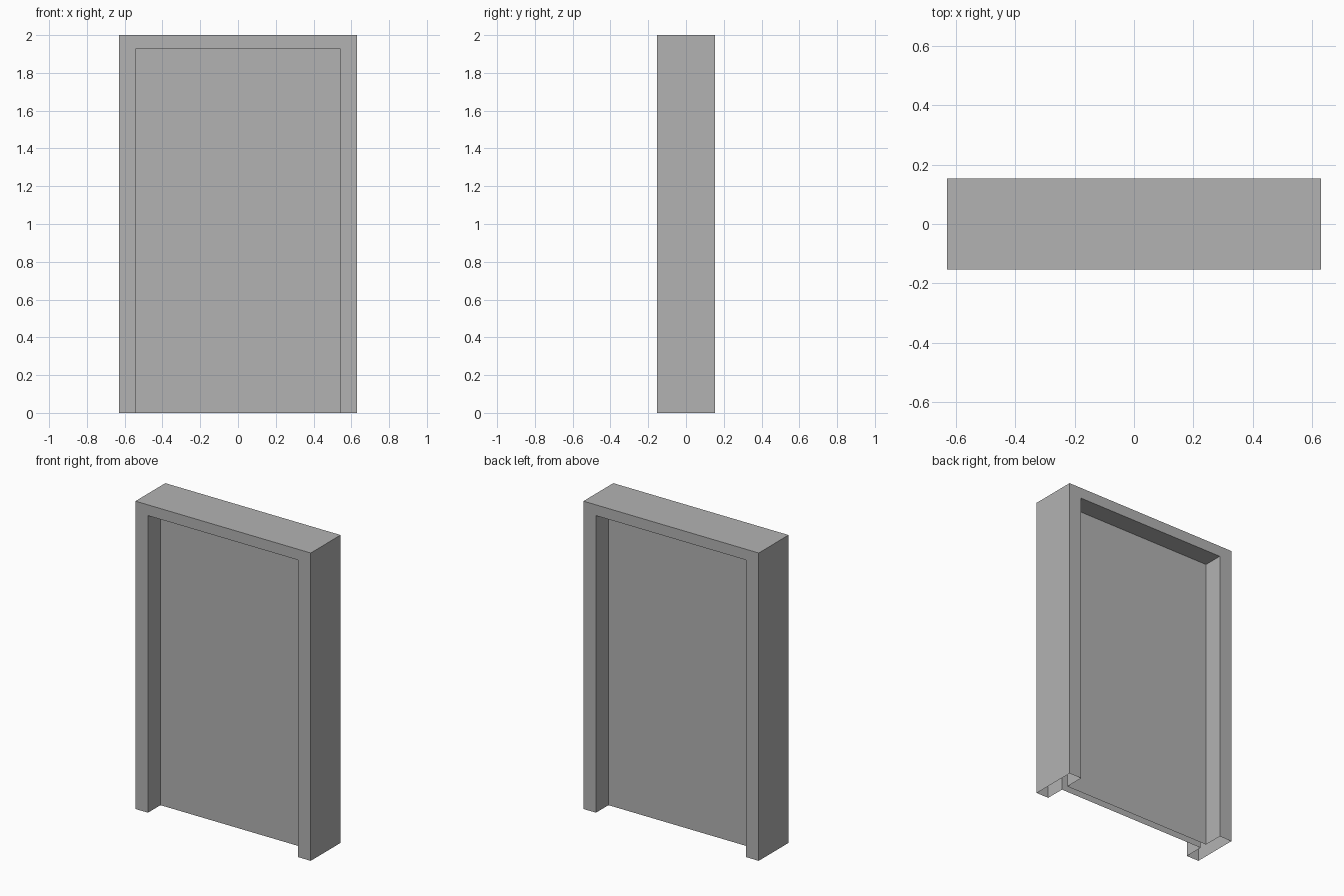
import bpy

# Remove the default object
cube = bpy.data.objects.get("Cube")
if cube:
    bpy.data.objects.remove(cube, do_unlink=True)

# Overall sizes
HALF_WIDTH, HEIGHT, HALF_DEPTH = 0.63, 2.0, 0.153
OPEN_HALF_WIDTH, OPEN_HEIGHT, PANEL_HALF_DEPTH = 0.54, 1.93, 0.025

# Single plain colour
grey = bpy.data.materials.new("plain grey")
grey.use_nodes = True
colour = (0.45, 0.45, 0.45, 1.0)
grey.diffuse_color = colour
grey.node_tree.nodes["Principled BSDF"].inputs["Base Color"].default_value = colour


def arch(half_width, height, y):
    """Door-shaped outline, from the left foot over the head to the right foot."""
    return [(-half_width, y, 0), (-half_width, y, height),
            (half_width, y, height), (half_width, y, 0)]


def add_mesh(name, verts, faces):
    mesh = bpy.data.meshes.new(name)
    mesh.from_pydata(verts, [], faces)
    mesh.materials.append(grey)
    obj = bpy.data.objects.new(name, mesh)
    bpy.context.collection.objects.link(obj)
    return obj


# Frame: outlines joined from the front recess, around the outside, to the back recess
outlines = [
    arch(OPEN_HALF_WIDTH, OPEN_HEIGHT, -PANEL_HALF_DEPTH),
    arch(OPEN_HALF_WIDTH, OPEN_HEIGHT, -HALF_DEPTH),
    arch(HALF_WIDTH, HEIGHT, -HALF_DEPTH),
    arch(HALF_WIDTH, HEIGHT, HALF_DEPTH),
    arch(OPEN_HALF_WIDTH, OPEN_HEIGHT, HALF_DEPTH),
    arch(OPEN_HALF_WIDTH, OPEN_HEIGHT, PANEL_HALF_DEPTH),
]
n = len(outlines[0])
frame_faces = []
for ring in range(len(outlines) - 1):
    for i in range(n - 1):
        a = ring * n + i
        frame_faces.append((a, a + 1, a + n + 1, a + n))
add_mesh("door_frame", [p for o in outlines for p in o], frame_faces)

# Door panel: the two skins closing the recesses, open at the floor like the frame
add_mesh("door_panel_front", outlines[0][::-1], [range(n)])
add_mesh("door_panel_back", outlines[-1], [range(n)])
